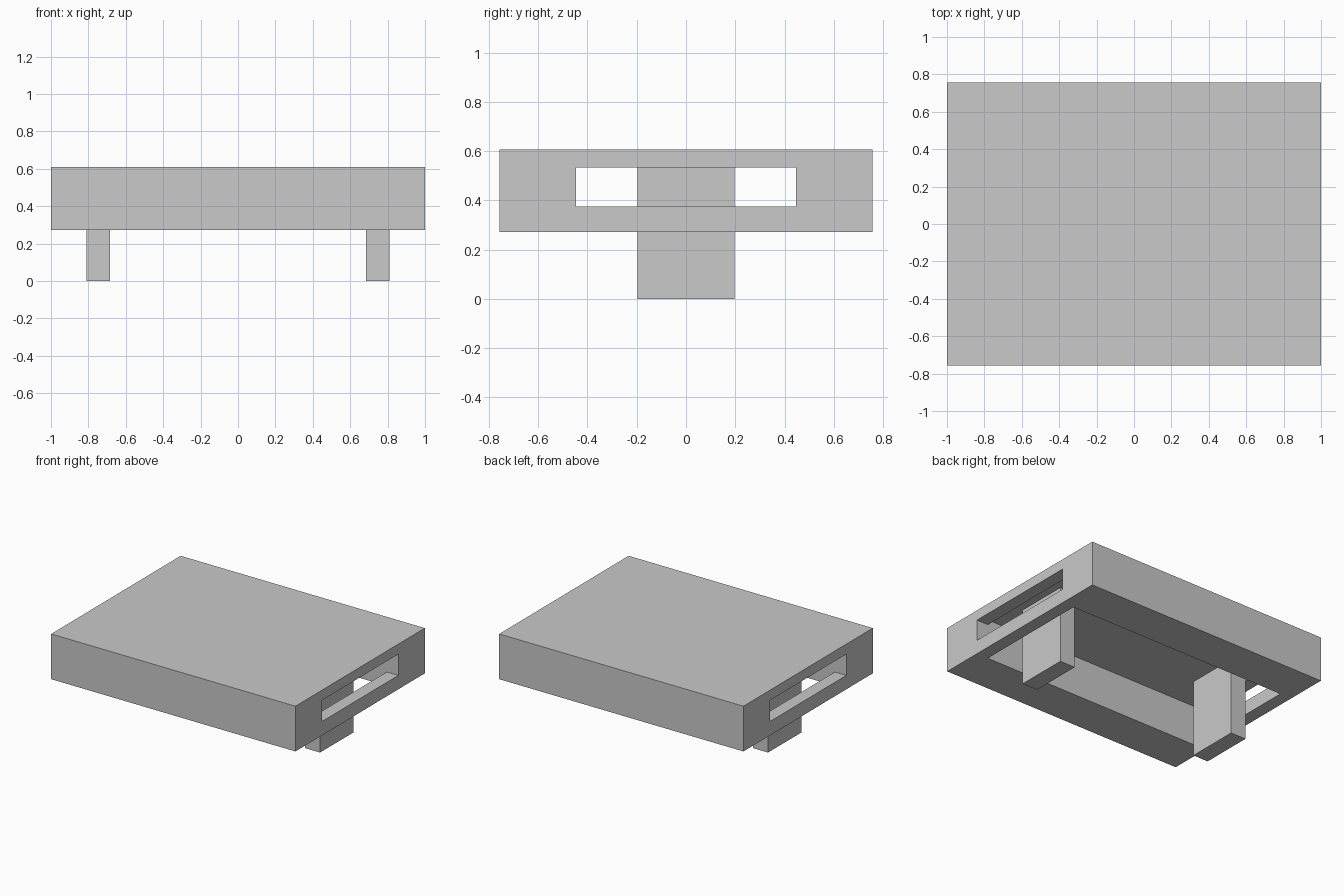
import bpy
import bmesh

# Remove the default object
cube = bpy.data.objects.get("Cube")
if cube:
    bpy.data.objects.remove(cube, do_unlink=True)

# Single plain grey
GREY = (0.585, 0.585, 0.585, 1.0)
grey = bpy.data.materials.new("plain_grey")
grey.use_nodes = True
grey.diffuse_color = GREY
grey.node_tree.nodes["Principled BSDF"].inputs["Base Color"].default_value = GREY


def box(name, x, y, z):
    """Box spanning the given (low, high) ranges."""
    bm = bmesh.new()
    bmesh.ops.create_cube(bm, size=1.0)
    for v in bm.verts:
        v.co = [r[0] if c < 0 else r[1] for c, r in zip(v.co, (x, y, z))]
    mesh = bpy.data.meshes.new(name)
    bm.to_mesh(mesh)
    bm.free()
    mesh.materials.append(grey)
    obj = bpy.data.objects.new(name, mesh)
    bpy.context.collection.objects.link(obj)
    return obj


def carve(target, cutter):
    """Subtract the cutter, bake the result and drop the cutter."""
    mod = target.modifiers.new(cutter.name, "BOOLEAN")
    mod.operation = "DIFFERENCE"
    mod.solver = "EXACT"
    mod.object = cutter
    cutter.hide_render = True
    bpy.context.view_layer.objects.active = target
    bpy.ops.object.modifier_apply(modifier=mod.name)
    bpy.data.objects.remove(cutter, do_unlink=True)


HALF_Y, UNDERSIDE, TOP = 0.757, 0.273, 0.608
BAY_X, BAY_Y, CEILING = 0.905, 0.447, 0.57
SLOT_LOW, SLOT_HIGH = 0.376, 0.533

# Slab with an open bay underneath and a slot through each end
slab = box("table_slab", (-1, 1), (-HALF_Y, HALF_Y), (UNDERSIDE, TOP))
carve(slab, box("bay_cutter", (-BAY_X, BAY_X), (-BAY_Y, BAY_Y), (0, CEILING)))
carve(slab, box("slot_cutter", (-1.2, 1.2), (-BAY_Y, BAY_Y), (SLOT_LOW, SLOT_HIGH)))

# Two broad legs reaching up to the bay ceiling
for side, name in ((1, "left_leg"), (-1, "right_leg")):
    xs = sorted((side * 0.685, side * 0.81))
    box(name, xs, (-0.197, 0.197), (0, CEILING))
